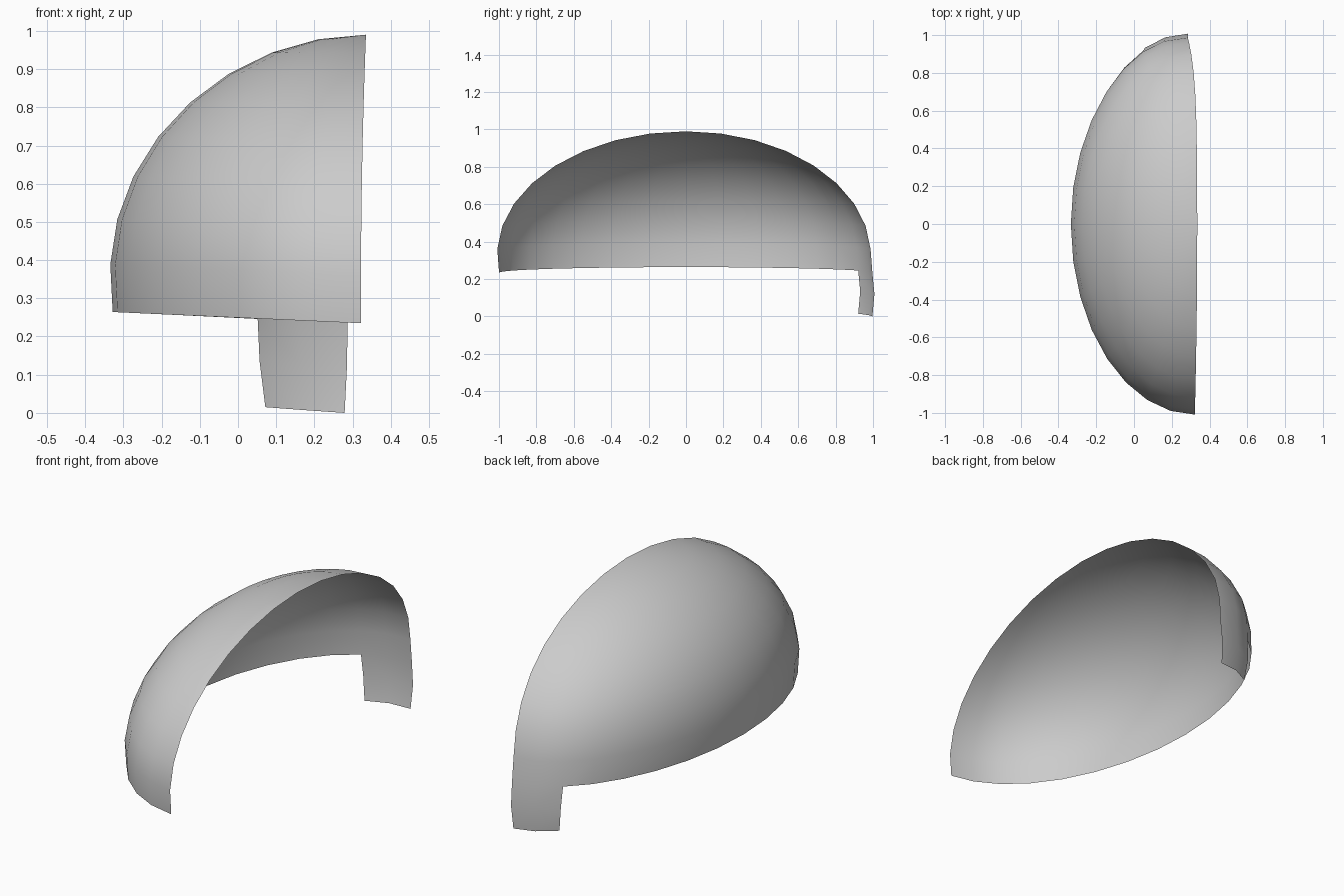
import bpy
import bmesh
from math import sin, cos, pi, radians

cube = bpy.data.objects.get("Cube")
if cube:
    bpy.data.objects.remove(cube, do_unlink=True)

# One plain grey material
grey = bpy.data.materials.new("light grey")
grey.use_nodes = True
colour = (0.6, 0.6, 0.6, 1)
grey.diffuse_color = colour
grey.node_tree.nodes["Principled BSDF"].inputs["Base Color"].default_value = colour

ROWS, COLS = 9, 16
RADIUS, CENTRE_Z = 0.66, 0.33
END = radians(98.3)


def dome_point(row, col):
    """Point on the half dome: rows run down from the crown, columns front to back."""
    theta = END * row / ROWS
    phi = pi * (col / COLS - 0.5)
    t = cos(theta)
    depth = sin(theta) * cos(phi)
    y = 1.01 * sin(theta) * sin(phi)
    x = 0.322 + 0.013 * max(t, 0) ** 2 - 0.657 * depth
    z = CENTRE_Z + RADIUS * t + 0.045 * depth * RADIUS * (1 - max(t, 0))
    if y > 0:
        # The back is drawn in slightly, most of all at the open rim
        x -= 0.035 * y ** 6
        y *= 0.997 if row == ROWS else 0.978
    return x, y, z


bm = bmesh.new()
crown = bm.verts.new(dome_point(0, 0))
grid = [[bm.verts.new(dome_point(r, c)) for c in range(COLS + 1)]
        for r in range(1, ROWS + 1)]


def skin(upper, lower):
    for i in range(len(upper) - 1):
        bm.faces.new((upper[i], lower[i], lower[i + 1], upper[i + 1]))


# Curved half dome shell
for c in range(COLS):
    bm.faces.new((crown, grid[0][c], grid[0][c + 1]))
for upper, lower in zip(grid, grid[1:]):
    skin(upper, lower)

# Tab hanging from the back corner, continuing the last two columns
edge = grid[-1][-3:]
above = edge
for z, dy, inset in ((0.12, 0.011, 0.005), (0.0, 0.0, 0.02)):
    row = []
    for i, v in enumerate(edge):
        side = 1 - i / 2
        x = v.co.x + inset * (side - 0.4 * (1 - side))
        row.append(bm.verts.new((x, v.co.y + dy, z + 0.015 * side)))
    skin(above, row)
    above = row

bmesh.ops.recalc_face_normals(bm, faces=bm.faces)
first = min(bm.faces, key=lambda f: f.calc_center_median().x)
if first.normal.x > 0:
    bmesh.ops.reverse_faces(bm, faces=bm.faces)

mesh = bpy.data.meshes.new("half_dome_shell")
bm.to_mesh(mesh)
bm.free()
mesh.materials.append(grey)
mesh.shade_smooth()
shell = bpy.data.objects.new("half_dome_shell", mesh)
bpy.context.collection.objects.link(shell)
